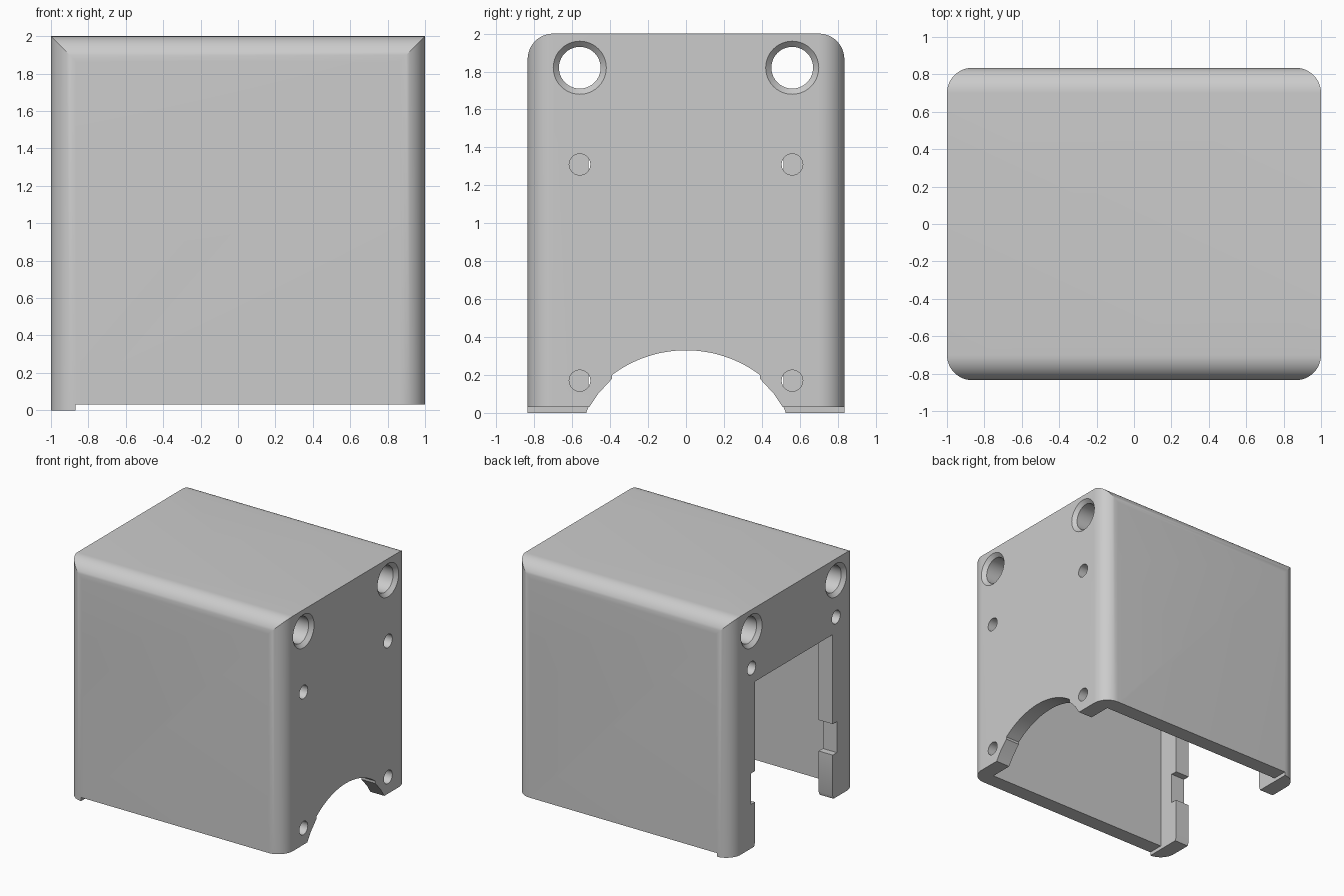
import bpy
from math import sin, cos, pi, radians, sqrt
from mathutils import Vector

if "Cube" in bpy.data.objects:
    bpy.data.objects.remove(bpy.data.objects["Cube"], do_unlink=True)

HX, HY, TOP = 1.0, 0.835, 2.0      # half sizes and height
R = 0.135                          # fillet radius
WALL = 0.13
RIM = 0.03                         # the rim sits this high, the feet reach the ground
CEILING = 1.38

grey = bpy.data.materials.new("light_grey")
grey.use_nodes = True
grey.diffuse_color = (0.6, 0.6, 0.6, 1)
grey.node_tree.nodes["Principled BSDF"].inputs["Base Color"].default_value = (0.6, 0.6, 0.6, 1)


def mesh_object(name, verts, faces):
    mesh = bpy.data.meshes.new(name)
    mesh.from_pydata(verts, [], faces)
    mesh.materials.append(grey)
    obj = bpy.data.objects.new(name, mesh)
    bpy.context.collection.objects.link(obj)
    return obj


def loft(name, rings):
    """Closed solid through rings of equal point count."""
    n = len(rings[0])
    verts = [p for ring in rings for p in ring]
    faces = [tuple(reversed(range(n))), tuple(range(len(verts) - n, len(verts)))]
    for k in range(len(rings) - 1):
        a, b = k * n, (k + 1) * n
        faces += [(a + i, a + (i + 1) % n, b + (i + 1) % n, b + i) for i in range(n)]
    return mesh_object(name, verts, faces)


def prism_x(name, profile, x0, x1):
    """Counter-clockwise (y, z) profile pushed along x."""
    return loft(name, [[(x, y, z) for y, z in profile] for x in (x0, x1)])


def prism_z(name, profile, z0, z1):
    return loft(name, [[(x, y, z) for x, y in profile] for z in (z0, z1)])


def box(name, lo, hi):
    return prism_z(name, [(lo[0], lo[1]), (hi[0], lo[1]), (hi[0], hi[1]), (lo[0], hi[1])], lo[2], hi[2])


def arc(cx, cy, r, start, end, steps=12):
    return [(cx + r * cos(radians(start + (end - start) * i / steps)),
             cy + r * sin(radians(start + (end - start) * i / steps))) for i in range(steps + 1)]


def lathe_x(name, y, z, stations, n=40):
    """Round tool along x from (x, radius) stations."""
    return loft(name, [[(x, y + r * cos(2 * pi * i / n), z + r * sin(2 * pi * i / n))
                        for i in range(n)] for x, r in stations])


def combine(target, tool, operation):
    mod = target.modifiers.new("bool", 'BOOLEAN')
    mod.object, mod.operation, mod.solver = tool, operation, 'EXACT'
    bpy.context.view_layer.update()
    graph = bpy.context.evaluated_depsgraph_get()
    mesh = bpy.data.meshes.new_from_object(target.evaluated_get(graph))
    target.modifiers.clear()
    target.data = mesh
    bpy.data.objects.remove(tool, do_unlink=True)


# Shell: upright rounded block crossed with a block rounded along its top edges
cx, cy = HX - R, HY - R
plan = (arc(cx, cy, R, 0, 90) + arc(-cx, cy, R, 90, 180)
        + arc(-cx, -cy, R, 180, 270) + arc(cx, -cy, R, 270, 360))
housing = prism_z("housing", plan, 0, TOP)
side = [(-HY, -0.5), (HY, -0.5)] + arc(cy, TOP - R, R, 0, 90) + arc(-cy, TOP - R, R, 90, 180)
combine(housing, prism_x("rounding", side, -1.5, 1.5), 'INTERSECT')

# Hollow lower chamber and raised rim
combine(housing, box("chamber", (WALL - HX, WALL - HY, -0.5), (HX - WALL, HY - WALL, CEILING)), 'DIFFERENCE')
combine(housing, box("rim_trim", (WALL - HX, -1.2, -0.5), (1.5, 1.2, RIM)), 'DIFFERENCE')

# Arch in the left wall, with a small step on each side
base, r_arch = -0.32, 0.65
span = sqrt(r_arch ** 2 - (0.2 - base) ** 2)
half = [(0.56, -0.05), (0.53, 0.0), (0.464, 0.1), (0.39, 0.18)]
crown = [(span * 1.0 * t, base + sqrt(r_arch ** 2 - (span * t) ** 2))
         for t in [1 - i / 14 for i in range(29)]]
arch = half + crown + [(-y, z) for y, z in reversed(half)]
combine(housing, prism_x("arch_cutter", arch, 0.8, 1.2), 'DIFFERENCE')

# Doorway in the right wall, with latch notches and bevelled feet
jamb = [(0.545, -0.05), (0.515, 0.03), (0.515, 0.37), (0.57, 0.37),
        (0.57, 0.63), (0.515, 0.63), (0.515, CEILING)]
door = jamb + [(-y, z) for y, z in reversed(jamb)]
combine(housing, prism_x("door_cutter", door, -1.2, -0.8), 'DIFFERENCE')

# Countersunk through bores and small screw holes
for y in (-0.56, 0.56):
    bore = [(-1.1, 0.24), (-0.97, 0.11), (0.97, 0.11), (1.1, 0.24)]
    bore = [(-1.01, 0.14), (-1.0, 0.14), (-0.97, 0.11), (0.97, 0.11), (1.0, 0.14), (1.01, 0.14)]
    combine(housing, lathe_x("bore_cutter", y, 1.82, bore), 'DIFFERENCE')
    for x0, x1, z in ((0.8, 1.1, 1.31), (0.8, 1.1, 0.17), (-1.1, -0.8, 1.51)):
        combine(housing, lathe_x("screw_cutter", y, z, [(x0, 0.056), (x1, 0.056)], 24), 'DIFFERENCE')

# Smooth fillets and bores, crisp corners
bpy.ops.object.select_all(action='DESELECT')
housing.select_set(True)
bpy.context.view_layer.objects.active = housing
bpy.ops.object.shade_smooth_by_angle(angle=radians(25))
